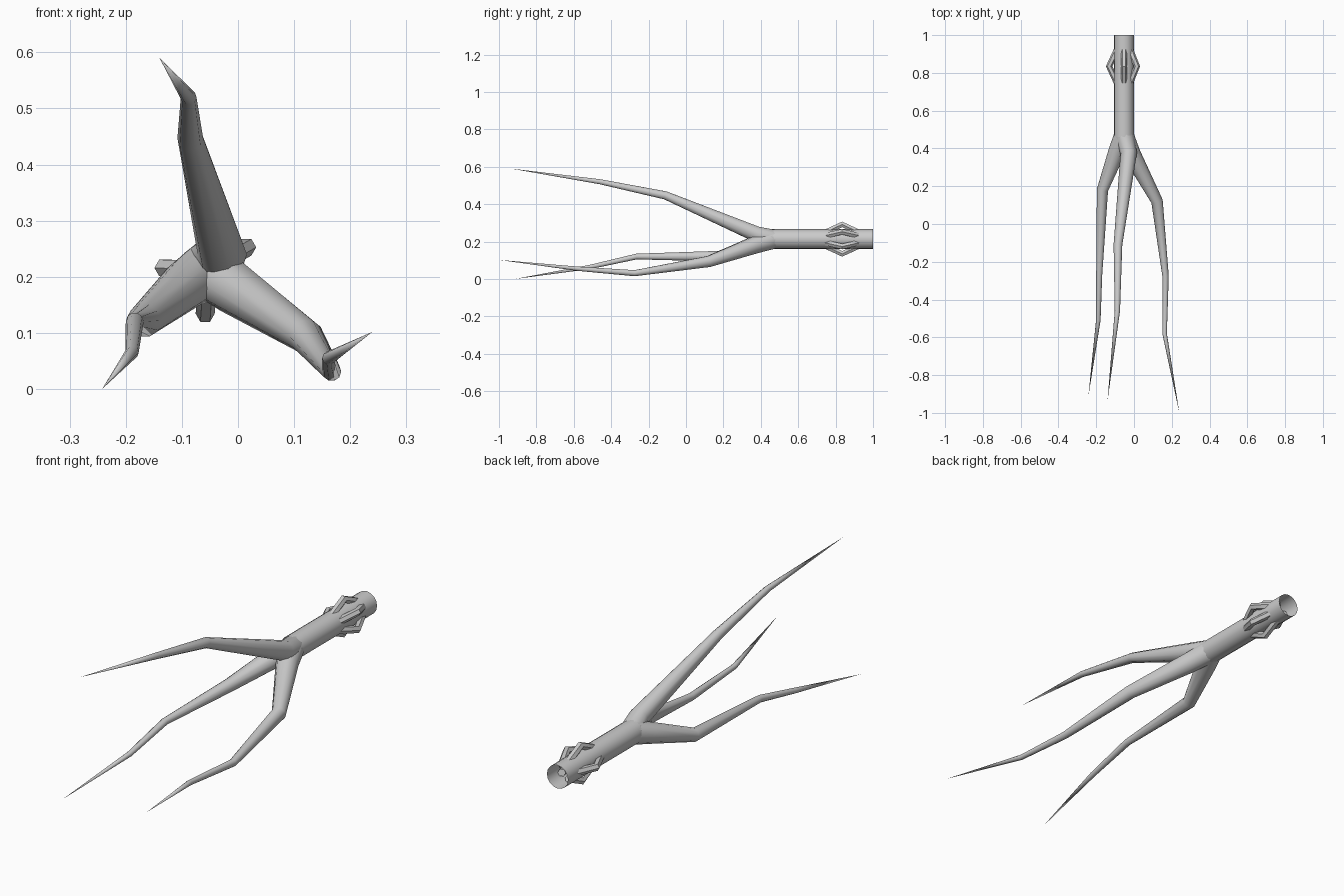
import bpy, bmesh
from math import sin, cos, pi, radians
from mathutils import Vector

if "Cube" in bpy.data.objects:
    bpy.data.objects.remove(bpy.data.objects["Cube"])

CX, CZ = -0.053, 0.213   # stem axis


def tube(name, path, sides, cap=False):
    """Tube along (x, y, z, radius) stations; radius 0 makes a pointed tip."""
    bm = bmesh.new()
    pts = [Vector(p[:3]) for p in path]
    rings = []
    for i, p in enumerate(pts):
        a = (p - pts[i - 1]).normalized() if i else Vector()
        b = (pts[i + 1] - p).normalized() if i < len(pts) - 1 else Vector()
        t = (a + b).normalized()
        u = Vector((0, 0, 1)).cross(t).normalized()
        v = t.cross(u)
        r = path[i][3]
        if r == 0:
            rings.append([bm.verts.new(p)] * sides)
        else:
            rings.append([bm.verts.new(p + r * (cos(2 * pi * k / sides) * u + sin(2 * pi * k / sides) * v))
                          for k in range(sides)])
    for lo, hi in zip(rings, rings[1:]):
        for k in range(sides):
            n = (k + 1) % sides
            quad = [lo[k], lo[n], hi[n], hi[k]]
            bm.faces.new(list(dict.fromkeys(quad)))
    if cap:
        bm.faces.new(rings[0])
        bm.faces.new(rings[-1])
    bmesh.ops.recalc_face_normals(bm, faces=bm.faces)
    me = bpy.data.meshes.new(name)
    bm.to_mesh(me)
    bm.free()
    ob = bpy.data.objects.new(name, me)
    bpy.context.collection.objects.link(ob)
    bpy.ops.object.select_all(action='DESELECT')
    ob.select_set(True)
    bpy.context.view_layer.objects.active = ob
    bpy.ops.object.shade_smooth_by_angle(angle=radians(40))
    return ob


# Hollow stem, open at the back
tube("stem", [(CX, 1.0, CZ, 0.053), (CX, 0.46, CZ, 0.053)], 16)

# Three tapering roots growing out of the stem's front end
root = (CX, 0.47, CZ, 0.052)
tube("upper_branch", [root, (-0.028, 0.375, 0.24, 0.044), (-0.085, -0.11, 0.447, 0.023),
                      (-0.088, -0.46, 0.52, 0.014), (-0.14, -0.935, 0.59, 0)], 10)
tube("right_branch", [root, (-0.012, 0.37, 0.183, 0.048), (0.122, 0.12, 0.093, 0.031),
                      (0.167, -0.275, 0.031, 0.017), (0.162, -0.58, 0.055, 0.012),
                      (0.24, -1.0, 0.102, 0)], 10)
tube("left_branch", [root, (-0.088, 0.39, 0.19, 0.046), (-0.167, 0.18, 0.122, 0.03),
                     (-0.184, -0.265, 0.12, 0.016), (-0.189, -0.51, 0.065, 0.012),
                     (-0.242, -0.915, 0.0, 0)], 10)

# Bent knuckles around the stem
for i, deg in enumerate((30, 90, 178, 266, 330)):
    a = radians(deg)
    path = [(CX + d * cos(a), y, CZ + d * sin(a), 0.017)
            for y, d in ((0.745, 0.036), (0.835, 0.079), (0.925, 0.036))]
    tube(f"knuckle_{i + 1}", path, 6, cap=True)
